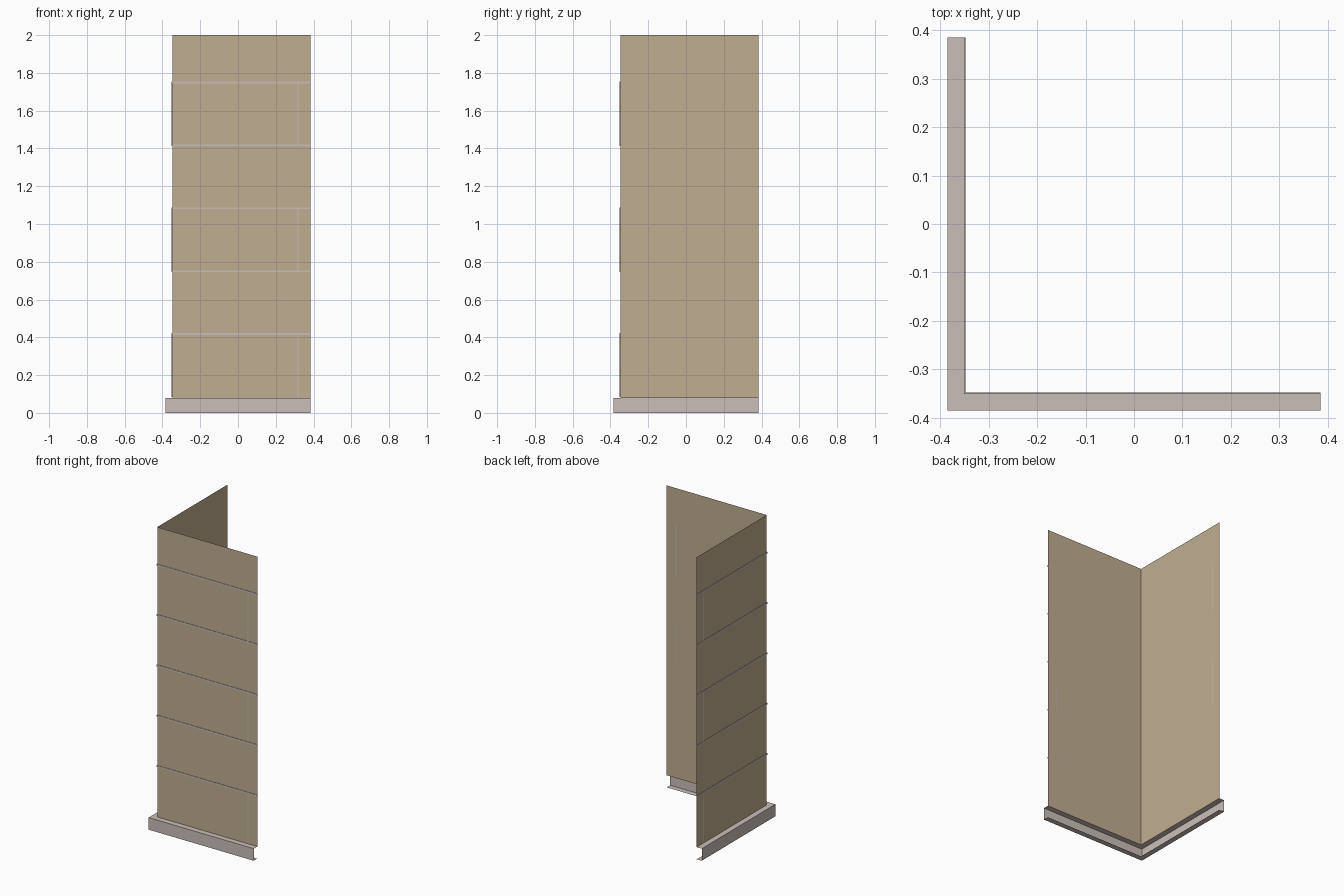
import bpy
import bmesh

cube = bpy.data.objects.get("Cube")
if cube:
    bpy.data.objects.remove(cube, do_unlink=True)

END = 0.385       # free ends of both wings
FACE = 0.348      # distance of the wall planes from the centre
BASE_TOP = 0.08
HEIGHT = 2.0
RIB = 0.003       # how far the joint strips stand out


def material(name, rgb):
    m = bpy.data.materials.new(name)
    m.use_nodes = True
    m.diffuse_color = (*rgb, 1)
    m.node_tree.nodes["Principled BSDF"].inputs["Base Color"].default_value = (*rgb, 1)
    return m


tan = material("tan panel", (0.527, 0.423, 0.283))
trim = material("pale grey trim", (0.597, 0.521, 0.479))


def finish(name, bm, mat):
    mesh = bpy.data.meshes.new(name)
    bm.to_mesh(mesh)
    bm.free()
    mesh.materials.append(mat)
    obj = bpy.data.objects.new(name, mesh)
    bpy.context.collection.objects.link(obj)
    return obj


def corner_sweep(name, profile, mat, capped=False):
    """Sweep (outward offset, height) points round the mitred corner."""
    bm = bmesh.new()
    rails = []
    for d, z in profile:
        r = FACE + d
        rails.append([bm.verts.new((x, y, z))
                      for x, y in ((END, -r), (-r, -r), (-r, END))])
    for low, high in zip(rails, rails[1:]):
        for i in range(2):
            bm.faces.new((low[i], high[i], high[i + 1], low[i + 1]))
    if capped:
        bm.faces.new([r[0] for r in reversed(rails)])
        bm.faces.new([r[2] for r in rails])
    return finish(name, bm, mat)


def box(name, lo, hi, mat):
    bm = bmesh.new()
    bmesh.ops.create_cube(bm, size=1)
    for v in bm.verts:
        v.co = [a if c < 0 else b for c, a, b in zip(v.co, lo, hi)]
    return finish(name, bm, mat)


# Thin wall skin on both wings
corner_sweep("wall_panels", [(0, BASE_TOP), (0, HEIGHT)], tan)

# Base channel, open towards the inside
depth = END - FACE
corner_sweep("base_channel",
             [(0, 0), (depth, 0), (depth, BASE_TOP), (0, BASE_TOP)], trim)

# Horizontal joint strips
joints = [HEIGHT - 0.25 - i / 3 for i in range(5)]
half = 0.005
for i, z in enumerate(joints):
    corner_sweep(f"horizontal_joint_{i + 1}",
                 [(0, z - half), (RIB, z - half), (RIB, z + half), (0, z + half)],
                 trim, capped=True)

# Upright joint strips in every other course, on both wings
mid, w = 0.318, 0.003
for i, top in enumerate(joints[::2]):
    bottom = max(top - 1 / 3, BASE_TOP)
    box(f"front_upright_joint_{i + 1}", (mid - w, -FACE - RIB, bottom),
        (mid + w, -FACE, top), trim)
    box(f"side_upright_joint_{i + 1}", (-FACE - RIB, mid - w, bottom),
        (-FACE, mid + w, top), trim)
